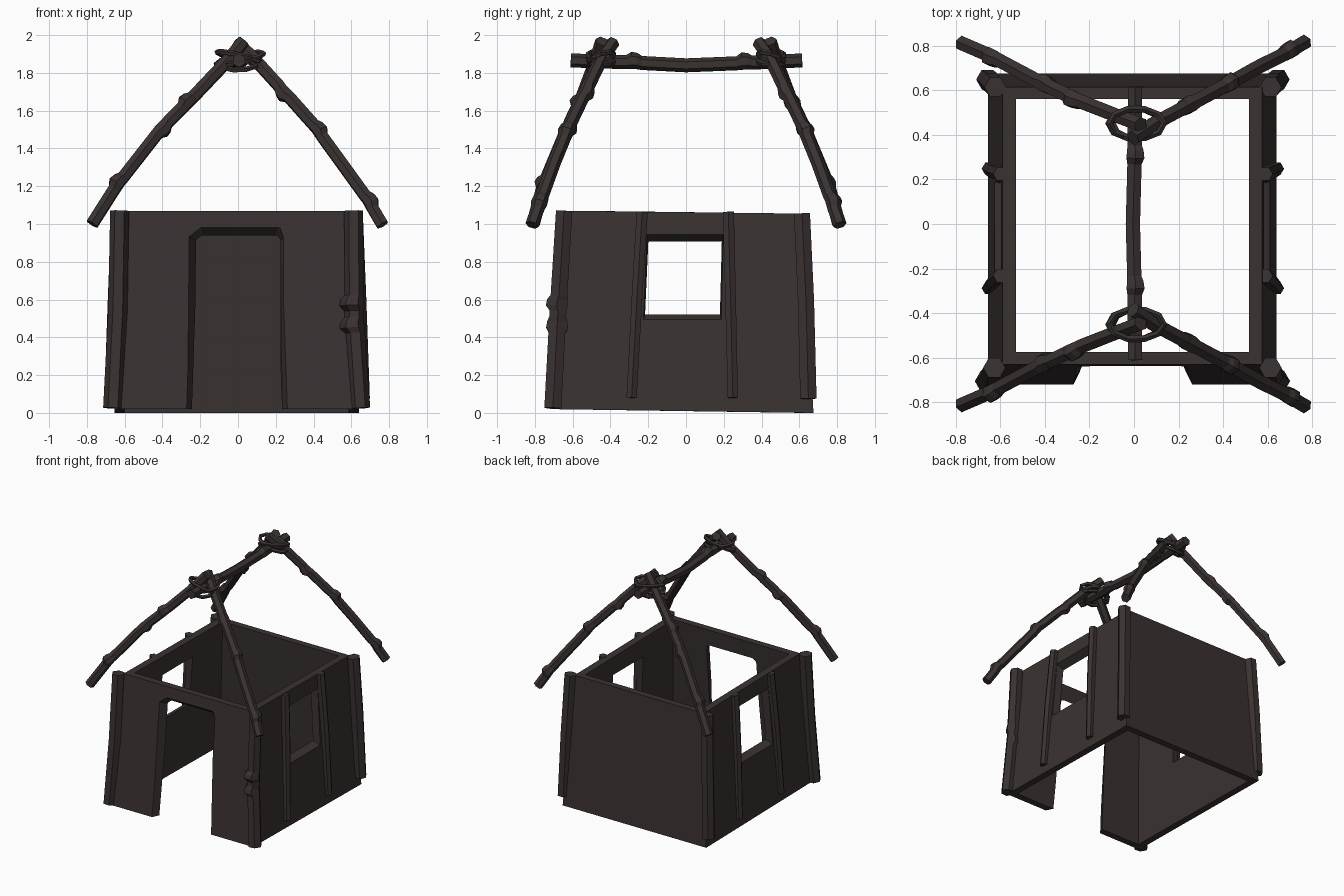
import bpy, bmesh, math
from mathutils import Vector

if "Cube" in bpy.data.objects:
    bpy.data.objects.remove(bpy.data.objects["Cube"])

wood = bpy.data.materials.new("dark_brown_wood")
wood.diffuse_color = (0.042, 0.032, 0.031, 1)
wood.use_nodes = True
wood.node_tree.nodes["Principled BSDF"].inputs["Base Color"].default_value = wood.diffuse_color


def finish(name, bm):
    bmesh.ops.recalc_face_normals(bm, faces=bm.faces)
    me = bpy.data.meshes.new(name)
    bm.to_mesh(me)
    bm.free()
    me.materials.append(wood)
    ob = bpy.data.objects.new(name, me)
    bpy.context.collection.objects.link(ob)
    return ob


def loft(bm, rings, closed=False, caps=True):
    vs = [[bm.verts.new(p) for p in r] for r in rings]
    n = len(vs[0])
    pairs = list(zip(vs, vs[1:])) + ([(vs[-1], vs[0])] if closed else [])
    for a, b in pairs:
        for i in range(n):
            j = (i + 1) % n
            bm.faces.new((a[i], a[j], b[j], b[i]))
    if caps and not closed:
        bm.faces.new(vs[0])
        bm.faces.new(vs[-1])


def along(pts, t):
    """Point at fraction t of a polyline."""
    lens = [(b - a).length for a, b in zip(pts, pts[1:])]
    d = t * sum(lens)
    for a, b, l in zip(pts, pts[1:], lens):
        if d <= l + 1e-6:
            return a.lerp(b, d / l)
        d -= l
    return pts[-1].copy()


def branch(name, pts, r0, r1, sides=6, knots=(), closed=False, bump=1.4):
    """Faceted stick tapering from r0 to r1, swollen at each (t, angle) knot."""
    pts = [Vector(p) for p in pts]
    total = sum((b - a).length for a, b in zip(pts, pts[1:]))
    stations, run = [], 0.0
    for i, p in enumerate(pts):
        if i:
            run += (p - pts[i - 1]).length
        t = run / total
        if all(abs(t - k[0]) > 0.055 for k in knots):
            stations.append((t, 1, 0, 0))
    for t, ang in knots:
        w = 0.04 / total
        stations += [(t - w, 1.0, 0, 0), (t - w * .3, bump, ang, .3),
                     (t + w * .5, bump * .93, ang, .25), (t + w * 1.1, 1.0, 0, 0)]
    stations.sort()
    if closed:
        stations.pop()
    rings = []
    for t, s, ang, off in stations:
        c = along(pts, t)
        e = 0.02
        if closed:
            d = (along(pts, (t + e) % 1) - along(pts, (t - e) % 1)).normalized()
        else:
            d = (along(pts, min(1, t + e)) - along(pts, max(0, t - e))).normalized()
        ref = Vector((1, 0, 0)) if abs(d.z) > .9 else Vector((0, 0, 1))
        u = (ref - d * ref.dot(d)).normalized()
        v = d.cross(u)
        r = r0 + (r1 - r0) * t
        c = c + (u * math.cos(ang) + v * math.sin(ang)) * r * off
        rings.append([c + (u * math.cos(a) + v * math.sin(a)) * r * s
                      for a in (2 * math.pi * k / sides for k in range(sides))])
    bm = bmesh.new()
    loft(bm, rings, closed)
    return finish(name, bm)


# Four-sided wall shell, leaning inwards towards the top, open above and below
def rect(x0, x1, y0, y1, zf, zb):
    return [(x0, y0, zf), (x1, y0, zf), (x1, y1, zb), (x0, y1, zb)]

bm = bmesh.new()
loft(bm, [rect(-.655, .64, -.72, .675, .02, 0),
          rect(-.59, .575, -.63, .615, 1.07, 1.055),
          rect(-.53, .515, -.573, .56, 1.07, 1.055),
          rect(-.60, .585, -.665, .62, .02, 0)], closed=True)
walls = finish("walls", bm)


# Door and window openings with splayed edges
def cut_opening(outer, inner, place):
    rings = []
    for t in (-1, 2):
        rings.append([place(a[0] + (b[0] - a[0]) * t, a[1] + (b[1] - a[1]) * t, .055 * t)
                      for a, b in zip(outer, inner)])
    bm = bmesh.new()
    loft(bm, rings)
    cutter = finish("opening_cutter", bm)
    cutter.hide_render = True
    mod = walls.modifiers.new("opening", 'BOOLEAN')
    mod.operation = 'DIFFERENCE'
    mod.solver = 'EXACT'
    mod.object = cutter
    bpy.context.view_layer.objects.active = walls
    bpy.ops.object.modifier_apply(modifier=mod.name)
    bpy.data.objects.remove(cutter)

cut_opening([(-.275, -.1), (-.257, .93), (-.195, .98), (.21, .98), (.24, .93), (.265, -.1)],
            [(-.247, -.1), (-.222, .91), (-.19, .94), (.19, .94), (.225, .91), (.237, -.1)],
            lambda u, z, d: (u, -.72 + .086 * z + d, z))
for s, x in ((1, .64), (-1, .655)):
    cut_opening([(-.225, .495), (-.207, .945), (.197, .945), (.187, .495)],
                [(-.217, .52), (-.2, .91), (.19, .91), (.18, .52)],
                lambda u, z, d: (s * (x - .061 * z - d), u, z))

# Corner posts
branch("front_left_post", [(-.662, -.705, .025), (-.636, -.675, .55), (-.627, -.645, 1.07)], .052, .05)
branch("front_right_post", [(.648, -.705, .025), (.616, -.68, .5), (.612, -.645, 1.07)], .052, .05,
       knots=[(.42, math.pi), (.53, math.pi * 1.2)], bump=1.3)
for side, s, x in (("left", -1, .01), ("right", 1, 0)):
    branch("back_%s_post" % side,
           [(s * (.648 + x), .648, .075), (s * (.63 + x), .635, .6), (s * (.612 + x), .614, 1.055)], .05, .049)
    # Battens either side of each window
    for part, yb, yt in (("front", -.288, -.232), ("back", .248, .224)):
        branch("%s_window_%s_batten" % (side, part),
               [(s * (.642 + x), yb, .08), (s * (.62 + x), (yb + yt) / 2, .6),
                (s * (.588 + x), yt, 1.063)], .031, .034)

# Crossed gable poles: front pair, mirrored to the back
left_pole = [(-.772, -.81, 1.0), (-.645, -.755, 1.2), (-.41, -.63, 1.5),
             (-.23, -.545, 1.68), (-.05, -.475, 1.87), (.03, -.445, 1.968)]
right_pole = [(.765, -.815, .995), (.68, -.765, 1.14), (.55, -.70, 1.32),
              (.39, -.61, 1.54), (.09, -.45, 1.87), (-.005, -.385, 1.962)]
for end, m in (("front", 1), ("back", -1)):
    for side, path, knots in (("left", left_pole, [(.2, 0.5), (.5, 3.6), (.65, 0.6)]),
                              ("right", right_pole, [(.11, 0.4), (.48, 0.2), (.7, 3)])):
        branch("%s_%s_roof_pole" % (end, side), [(x, y * m, z) for x, y, z in path],
               .036, .036, knots=knots, bump=1.22)
    # Lashing loops around each crossing
    for k, (tx, ty, dz, rx) in enumerate(((.22, .3, .0, .125), (-.25, -.2, .005, .12), (.05, .6, -.02, .105))):
        loop = []
        for i in range(11):
            a = 2 * math.pi * i / 10
            x, y = rx * math.cos(a), .068 * math.sin(a)
            loop.append((x + .01, m * (y - .45), 1.875 + dz + tx * x + ty * y))
        branch("%s_lashing_%d" % (end, k + 1), loop, .015, .015, sides=5, closed=True)

# Sagging ridge pole
branch("ridge_pole", [(.005, -.61, 1.866), (.003, -.3, 1.856), (-.005, 0, 1.84), (.003, .3, 1.852), (.005, .615, 1.866)],
       .037, .037, knots=[(.27, 0.4), (.75, 0.3)], bump=1.25)
